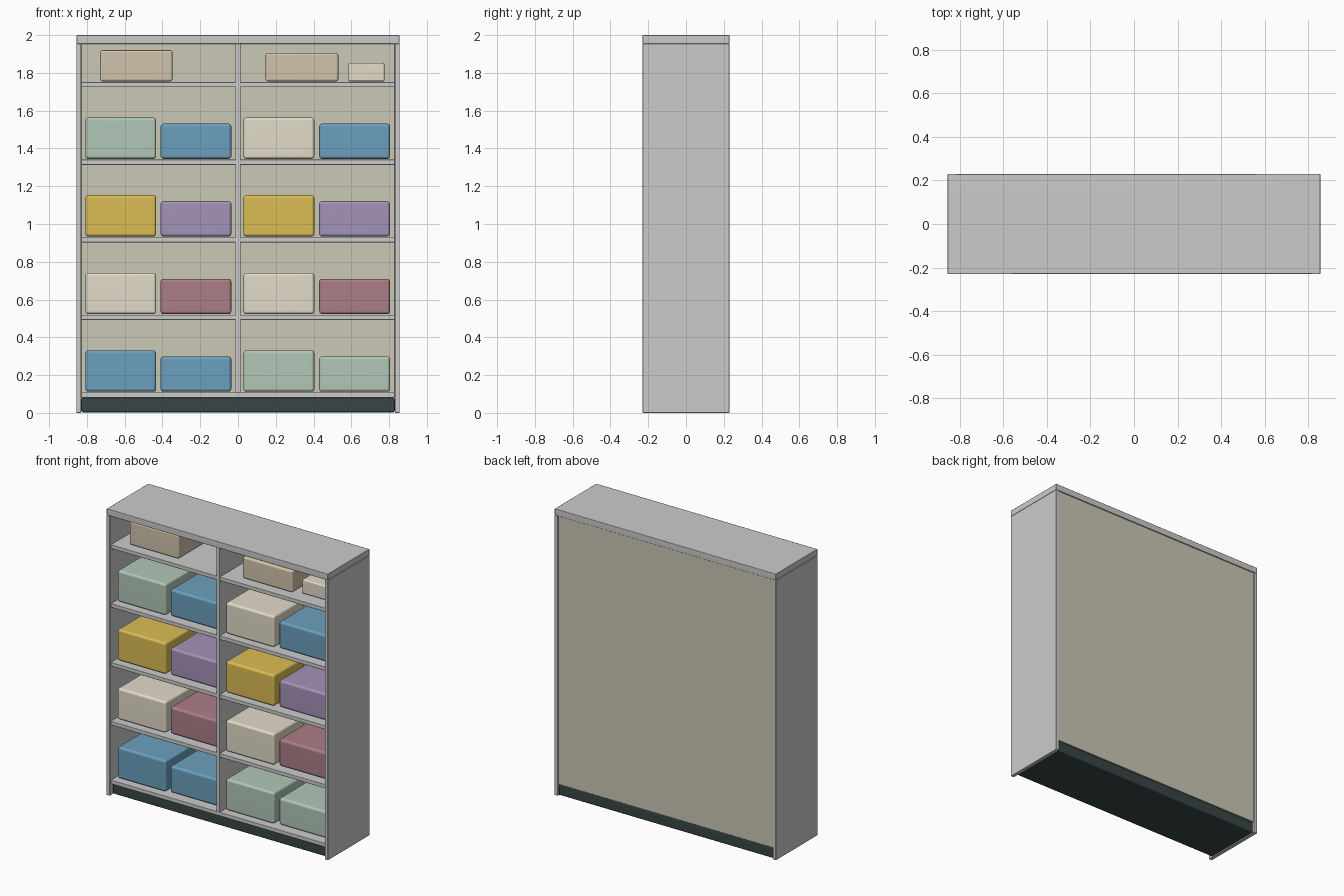
import bpy, bmesh, math

if "Cube" in bpy.data.objects:
    bpy.data.objects.remove(bpy.data.objects["Cube"])


def material(name, rgb):
    m = bpy.data.materials.new(name)
    m.diffuse_color = (*rgb, 1)
    m.use_nodes = True
    m.node_tree.nodes["Principled BSDF"].inputs["Base Color"].default_value = m.diffuse_color
    return m


MATS = {n: material(n, c) for n, c in {
    "panel": (.60, .58, .46), "plinth": (.04, .06, .06),
    "blue": (.15, .35, .51), "sage": (.44, .57, .48),
    "cream": (.76, .71, .58), "mustard": (.71, .51, .09),
    "purple": (.37, .29, .48), "mauve": (.41, .21, .25),
    "taupe": (.64, .55, .41)}.items()}


def block(name, x, y, z, bevel=0.003, segments=2, mat=None):
    """Bevelled box from (min, max) ranges on each axis."""
    bm = bmesh.new()
    bmesh.ops.create_cube(bm, size=1)
    for v in bm.verts:
        v.co = [(r[0] + r[1]) / 2 + c * (r[1] - r[0])
                for r, c in zip((x, y, z), v.co)]
    bmesh.ops.bevel(bm, geom=bm.edges[:], offset=bevel, segments=segments,
                    profile=0.5, affect='EDGES')
    mesh = bpy.data.meshes.new(name)
    bm.to_mesh(mesh)
    bm.free()
    ob = bpy.data.objects.new(name, mesh)
    bpy.context.collection.objects.link(ob)
    if mat:
        mesh.materials.append(MATS[mat])
    bpy.ops.object.select_all(action='DESELECT')
    ob.select_set(True)
    bpy.context.view_layer.objects.active = ob
    bpy.ops.object.shade_smooth_by_angle(angle=math.radians(50))
    ob.modifiers.new("even_normals", 'WEIGHTED_NORMAL').keep_sharp = True
    return ob


W, INNER, D = 0.855, 0.83, 0.23

# Carcass: top, sides, back panel, plinth, centre divider
block("top_board", (-W, W), (-D, D), (1.955, 2.0), 0.004)
block("side_left", (-W, -INNER), (-D, D), (0, 1.955))
block("side_right", (INNER, W), (-D, D), (0, 1.955))
block("back_panel", (-INNER, INNER), (0.208, 0.224), (0.08, 1.955), 0.002, mat="panel")
block("plinth", (-INNER, INNER), (-0.197, 0.22), (0.003, 0.08), 0.008, mat="plinth")
block("centre_divider", (-0.0135, 0.0135), (-0.222, 0.21), (0.107, 1.955))

# Shelves, evenly spaced
SHELF_TOPS = [0.108 + 0.4108 * i for i in range(5)]
for i, z in enumerate(SHELF_TOPS):
    block(f"shelf_{i + 1}", (-INNER, INNER), (-0.22, 0.21), (z - 0.027, z))

# Storage bins: a tall and a low one in each bay
ROWS = [("blue", "blue", "sage", "sage"),
        ("cream", "mauve", "cream", "mauve"),
        ("mustard", "purple", "mustard", "purple"),
        ("sage", "blue", "cream", "blue")]
LEFTS = (-0.808, -0.410, 0.029, 0.430)
for r, colours in enumerate(ROWS):
    z = SHELF_TOPS[r] + 0.004
    for c, (x, colour) in enumerate(zip(LEFTS, colours)):
        low = c % 2
        block(f"bin_{r + 1}_{c + 1}", (x, x + 0.375),
              (-0.165, 0.145) if low else (-0.18, 0.16),
              (z, z + (0.187 if low else 0.219)), 0.016, 3, colour)

# Boxes on the top shelf
z = SHELF_TOPS[4] + 0.004
block("top_box_left", (-0.73, -0.347), (-0.16, 0.14), (z, 1.92), 0.012, 3, "taupe")
block("top_box_right", (0.146, 0.531), (-0.16, 0.14), (z, 1.905), 0.012, 3, "taupe")
block("top_box_small", (0.584, 0.775), (-0.13, 0.09), (z, 1.853), 0.008, 3, "cream")
